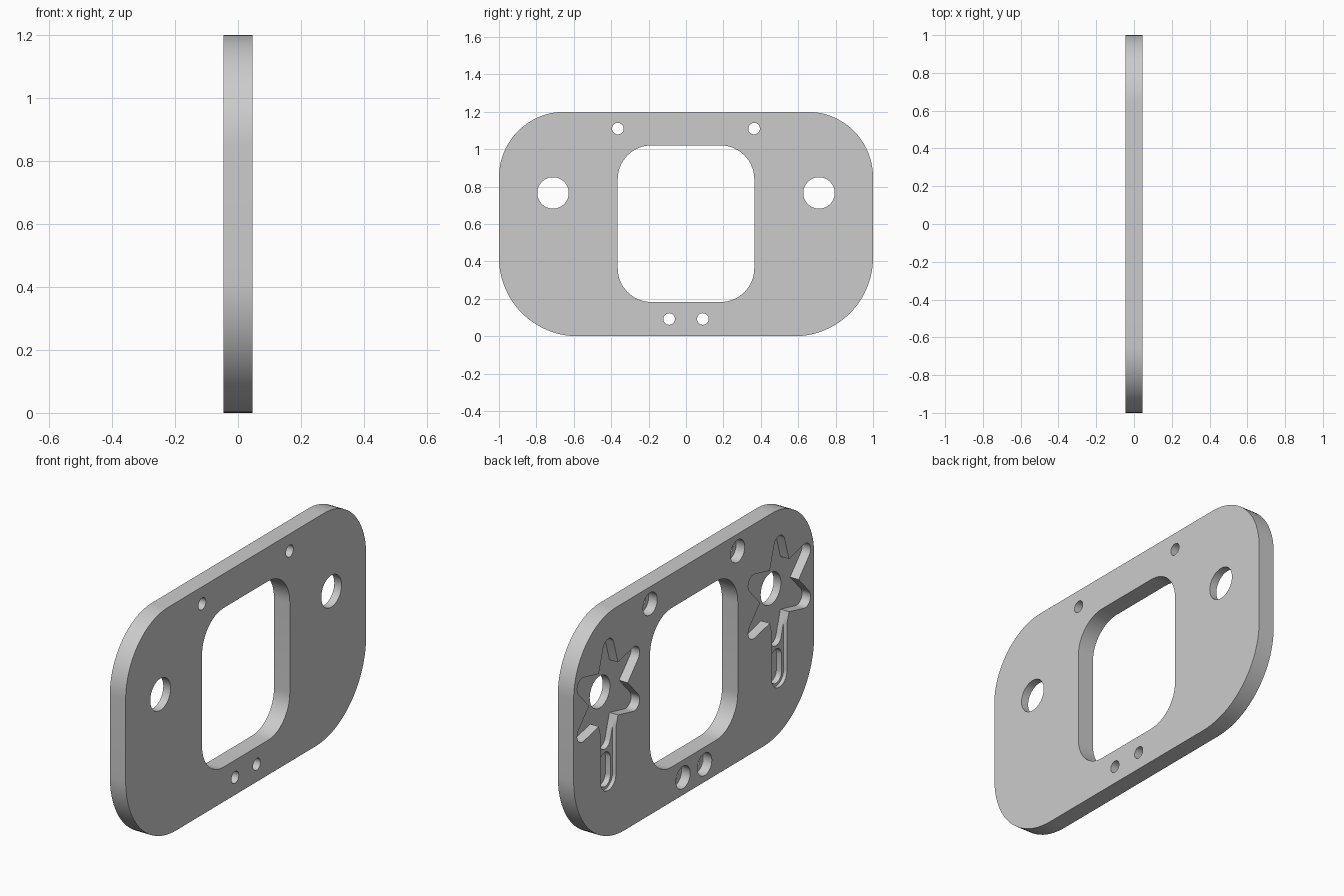
import bpy, bmesh
from math import pi, cos, sin, radians

cube = bpy.data.objects.get("Cube")
if cube:
    bpy.data.objects.remove(cube, do_unlink=True)

HALF = 0.046       # half the plate thickness
BACK = -HALF       # the face that carries the pockets
HORN_Y, HORN_Z = 0.711, 0.766

grey = bpy.data.materials.new("light grey")
grey.use_nodes = True
grey.diffuse_color = (0.6, 0.6, 0.6, 1)
grey.node_tree.nodes["Principled BSDF"].inputs["Base Color"].default_value = (0.6, 0.6, 0.6, 1)


def arc(y, z, r, start, end, steps):
    """Points on an arc, angles in degrees."""
    angles = [radians(start + (end - start) * i / steps) for i in range(steps + 1)]
    return [(y + r * cos(a), z + r * sin(a)) for a in angles]


def circle(y, z, r, steps=48):
    return arc(y, z, r, 0, 360, steps)[:-1]


def rounded_rect(w, z0, z1, r_top, r_bottom, steps=16):
    """Outline symmetric in y with separate top and bottom corner radii."""
    return (arc(w - r_top, z1 - r_top, r_top, 0, 90, steps)
            + arc(r_top - w, z1 - r_top, r_top, 90, 180, steps)
            + arc(r_bottom - w, z0 + r_bottom, r_bottom, 180, 270, steps)
            + arc(w - r_bottom, z0 + r_bottom, r_bottom, 270, 360, steps))


def slot(y, z0, z1, r):
    """Upright slot with round ends."""
    return arc(y, z1 - r, r, 0, 180, 16) + arc(y, z0 + r, r, 180, 360, 16)


def star(y, z, valley, reach, tip):
    """Six tapered arms with round tips."""
    points = []
    for k in range(6):
        a = 30 + 60 * k
        ra, rv = radians(a), radians(a + 30)
        centre = reach - tip
        points += arc(y + centre * cos(ra), z + centre * sin(ra), tip, a - 75, a + 75, 10)
        points.append((y + valley * cos(rv), z + valley * sin(rv)))
    return points


def prism(name, outline, x0, x1):
    """Extrude a y-z outline along x."""
    bm = bmesh.new()
    face = bm.faces.new([bm.verts.new((x0, y, z)) for y, z in outline])
    moved = bmesh.ops.extrude_face_region(bm, geom=[face])["geom"]
    verts = [v for v in moved if isinstance(v, bmesh.types.BMVert)]
    bmesh.ops.translate(bm, verts=verts, vec=(x1 - x0, 0, 0))
    bmesh.ops.recalc_face_normals(bm, faces=bm.faces)
    mesh = bpy.data.meshes.new(name)
    bm.to_mesh(mesh)
    bm.free()
    mesh.materials.append(grey)
    obj = bpy.data.objects.new(name, mesh)
    bpy.context.collection.objects.link(obj)
    return obj


# Main plate
plate = prism("mounting_plate", rounded_rect(1, 0, 1.2, 0.35, 0.42, 24), -HALF, HALF)
bpy.ops.object.select_all(action="DESELECT")
plate.select_set(True)
bpy.context.view_layer.objects.active = plate


def cut(outline, depth=None):
    """Cut through the plate, or to a depth from the back face."""
    end = HALF + 0.1 if depth is None else BACK + depth
    cutter = prism("cutter", outline, BACK - 0.1, end)
    cutter.hide_render = True
    mod = plate.modifiers.new("cut", "BOOLEAN")
    mod.operation = "DIFFERENCE"
    mod.solver = "EXACT"
    mod.object = cutter
    bpy.ops.object.modifier_apply(modifier=mod.name)
    bpy.data.objects.remove(cutter, do_unlink=True)


# Central window
cut(rounded_rect(0.365, 0.183, 1.02, 0.18, 0.18))

for side in (-1, 1):
    # Star pocket, stepped slot below it, and the round through hole
    y = side * HORN_Y
    cut(slot(y, HORN_Z - 0.505, HORN_Z - 0.1, 0.063), 0.02)
    cut(star(y, HORN_Z, 0.16, 0.293, 0.045), 0.05)
    cut(slot(y, HORN_Z - 0.49, HORN_Z - 0.31, 0.046), 0.05)
    cut(circle(y, HORN_Z, 0.084))

    # Counterbored screw holes
    for hy, hz in ((side * 0.364, 1.11), (side * 0.09, 0.092)):
        cut(circle(hy, hz, 0.059, 32), 0.05)
        cut(circle(hy, hz, 0.031, 32))

bpy.ops.object.shade_smooth_by_angle(angle=radians(30))
